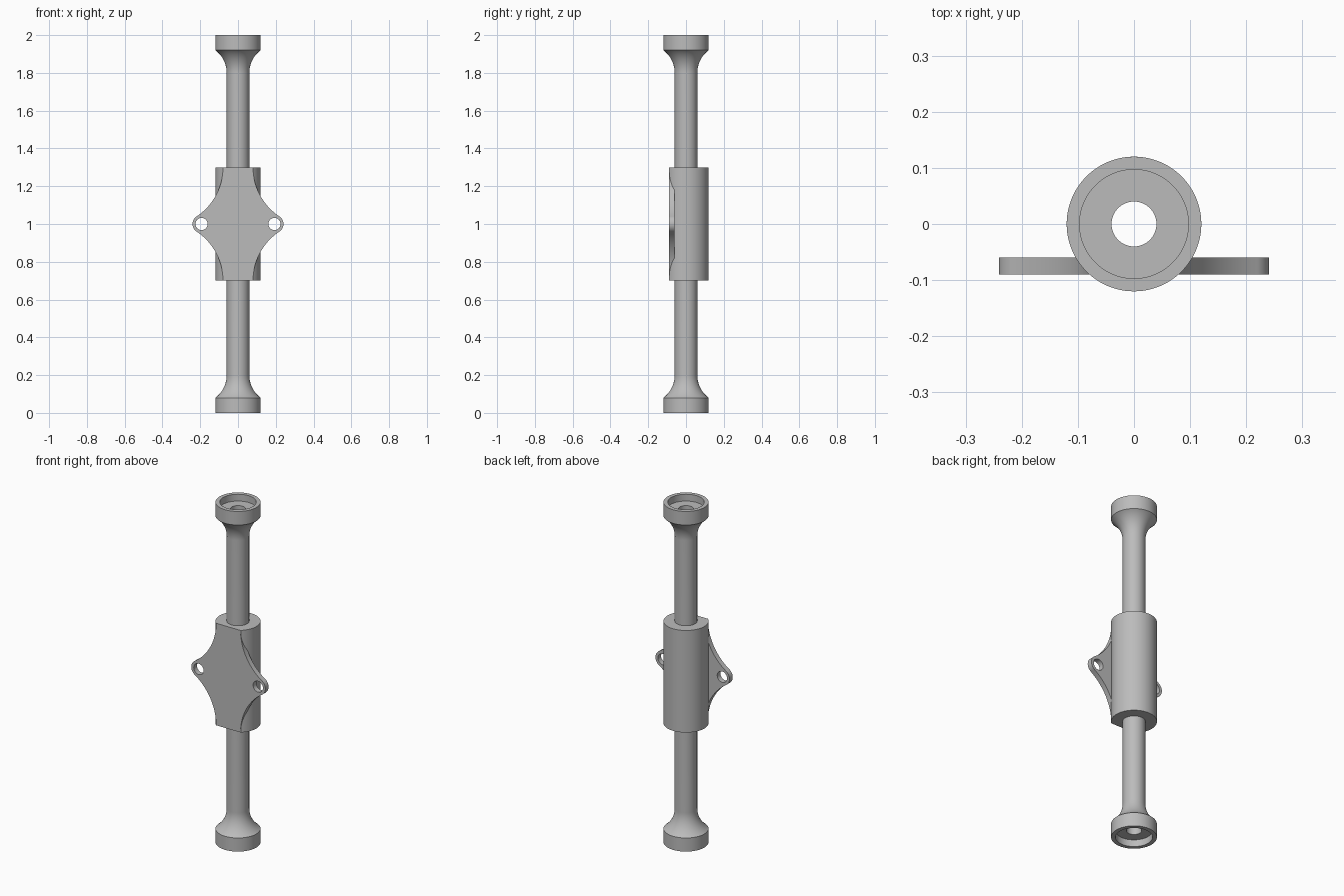
import bpy
import bmesh
from math import sin, cos, pi, radians, sqrt, atan2, asin, acos

cube = bpy.data.objects.get("Cube")
if cube:
    bpy.data.objects.remove(cube, do_unlink=True)

grey = bpy.data.materials.new("plain_grey")
grey.use_nodes = True
GREY = (0.5, 0.5, 0.5, 1)
grey.diffuse_color = GREY
grey.node_tree.nodes["Principled BSDF"].inputs["Base Color"].default_value = GREY

SEGMENTS = 96
HEIGHT = 2.0


def arc(cx, cy, r, start, end, n):
    """Points along a circular arc, both ends included."""
    return [(cx + r * cos(start + (end - start) * i / n),
             cy + r * sin(start + (end - start) * i / n)) for i in range(n + 1)]


def circle(cx, cy, r, n=SEGMENTS):
    return arc(cx, cy, r, 0, 2 * pi, n)[:-1]


def finish(obj):
    """Clean the mesh, colour it and shade the round faces smooth."""
    bm = bmesh.new()
    bm.from_mesh(obj.data)
    bmesh.ops.remove_doubles(bm, verts=bm.verts, dist=1e-5)
    bmesh.ops.recalc_face_normals(bm, faces=bm.faces)
    bm.to_mesh(obj.data)
    bm.free()
    obj.data.materials.clear()
    obj.data.materials.append(grey)
    bpy.ops.object.select_all(action='DESELECT')
    obj.select_set(True)
    bpy.context.view_layer.objects.active = obj
    bpy.ops.object.shade_smooth_by_angle(angle=radians(30))


def lathe(name, profile):
    """Spin a closed (radius, height) profile about the z axis."""
    bm = bmesh.new()
    verts = [bm.verts.new((r, 0, z)) for r, z in profile]
    edges = [bm.edges.new((v, verts[i - 1])) for i, v in enumerate(verts)]
    bmesh.ops.spin(bm, geom=verts + edges, cent=(0, 0, 0), axis=(0, 0, 1),
                   angle=2 * pi, steps=SEGMENTS, use_duplicate=False)
    mesh = bpy.data.meshes.new(name)
    bm.to_mesh(mesh)
    bm.free()
    obj = bpy.data.objects.new(name, mesh)
    bpy.context.collection.objects.link(obj)
    finish(obj)


def extrude_outline(name, loops, half_depth, location, rotation=(0, 0, 0)):
    """Fill an outline with holes and give it thickness."""
    curve = bpy.data.curves.new(name, 'CURVE')
    curve.dimensions = '2D'
    curve.fill_mode = 'BOTH'
    curve.extrude = half_depth
    for loop in loops:
        spline = curve.splines.new('POLY')
        spline.points.add(len(loop) - 1)
        for point, (x, y) in zip(spline.points, loop):
            point.co = (x, y, 0, 1)
        spline.use_cyclic_u = True
    obj = bpy.data.objects.new(name, curve)
    obj.location = location
    obj.rotation_euler = rotation
    bpy.context.collection.objects.link(obj)
    bpy.ops.object.select_all(action='DESELECT')
    obj.select_set(True)
    bpy.context.view_layer.objects.active = obj
    bpy.ops.object.convert(target='MESH')
    finish(bpy.context.view_layer.objects.active)


# Hollow tube with a flared, counterbored cup at each end
TUBE, BORE, CUP, RECESS = 0.06, 0.04, 0.12, 0.097
CUP_TOP, FLARE_TOP, RECESS_DEPTH = 0.08, 0.2, 0.04
flare_r = 0.15
lower = [(BORE, RECESS_DEPTH), (RECESS, RECESS_DEPTH), (RECESS, 0), (CUP, 0)]
lower += arc(TUBE + flare_r, FLARE_TOP, flare_r,
             pi + asin((FLARE_TOP - CUP_TOP) / flare_r), pi, 16)
upper = [(r, HEIGHT - z) for r, z in reversed(lower)]
lathe("flared_tube", lower + upper)

# Central sleeve with a flat cut along its front
flat = 0.089
half = acos(flat / CUP)
sleeve = arc(0, 0, CUP, -pi / 2 + half, 1.5 * pi - half, SEGMENTS)
extrude_outline("central_sleeve", [sleeve, circle(0, 0, TUBE - 0.005)],
                0.3, (0, 0, HEIGHT / 2))

# Mounting plate: concave sides sweeping tangentially into two round ears
EAR_X, EAR_R, HOLE_R = 0.193, 0.048, 0.032
NECK, HALF_H = 0.0795, 0.3
gap = EAR_X - NECK
sweep_r = (gap ** 2 + HALF_H ** 2 - EAR_R ** 2) / (2 * (gap + EAR_R))
sweep_x = NECK + sweep_r
tangent = atan2(HALF_H, sweep_x - EAR_X)
quarter = arc(sweep_x, HALF_H, sweep_r, pi, pi + tangent, 24)
quarter += arc(EAR_X, 0, EAR_R, tangent, 0, 16)[1:]
right_half = quarter + [(x, -z) for x, z in reversed(quarter[:-1])]
outline = right_half + [(-x, z) for x, z in reversed(right_half)]
holes = [circle(side * EAR_X, 0, HOLE_R, 48) for side in (-1, 1)]
extrude_outline("mounting_plate", [outline] + holes, 0.015,
                (0, -0.075, HEIGHT / 2), (pi / 2, 0, 0))
